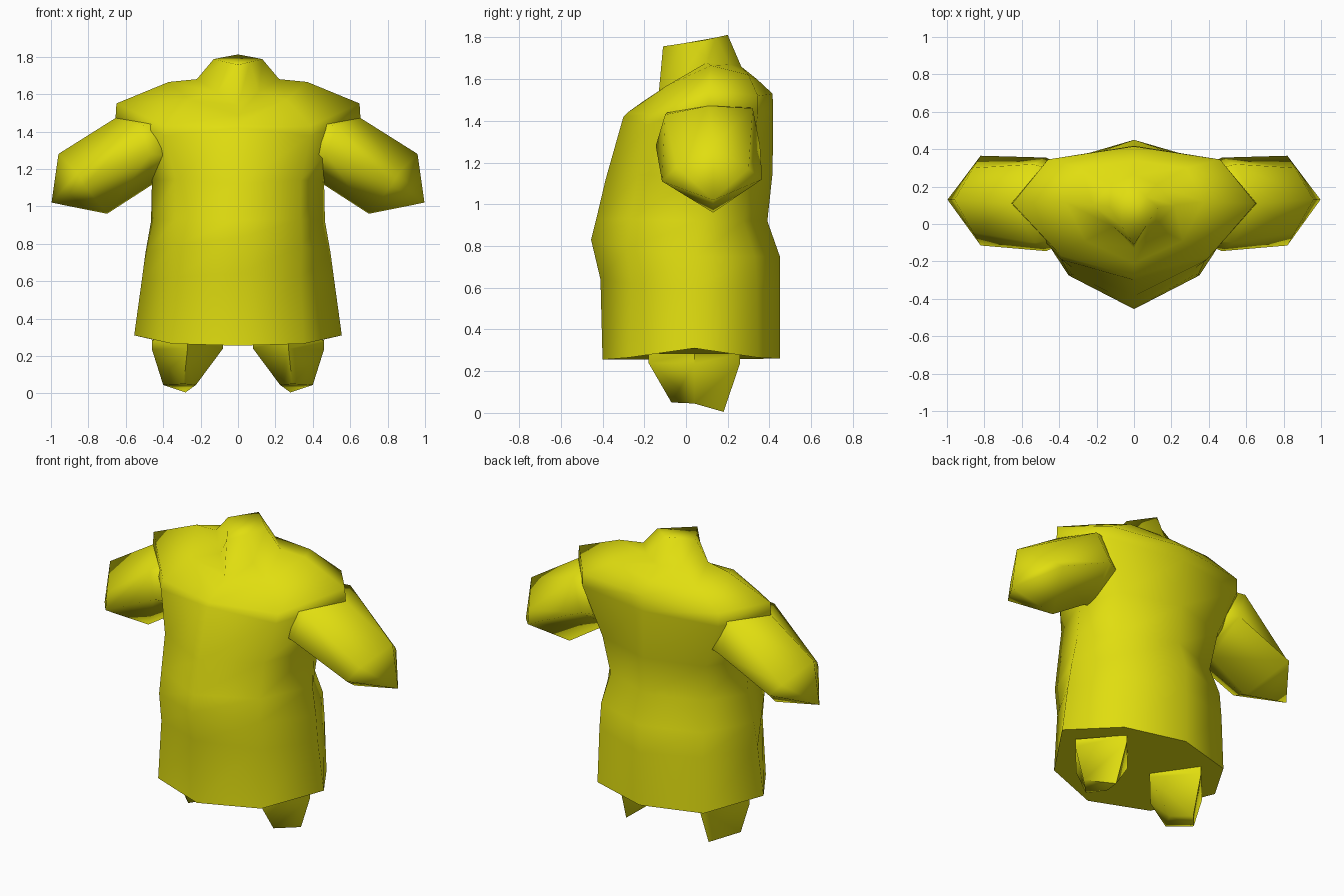
import bpy, bmesh, math

yellow = bpy.data.materials.new("yellow_cloth")
yellow.diffuse_color = (0.75, 0.73, 0.005, 1)


def loft(name, rings, tip=None, mirror=False, angle=80):
    """Skin closed rings of equal length, cap both ends (or end in a tip)."""
    bm = bmesh.new()
    loops = [[bm.verts.new(p) for p in r] for r in rings]
    n = len(loops[0])
    for a, b in zip(loops, loops[1:]):
        for i in range(n):
            j = (i + 1) % n
            bm.faces.new((a[i], a[j], b[j], b[i]))
    bm.faces.new(loops[0][::-1])
    if tip:
        t = bm.verts.new(tip)
        for i in range(n):
            bm.faces.new((loops[-1][i], loops[-1][(i + 1) % n], t))
    else:
        bm.faces.new(loops[-1])
    bmesh.ops.recalc_face_normals(bm, faces=bm.faces)
    me = bpy.data.meshes.new(name)
    bm.to_mesh(me)
    bm.free()
    me.materials.append(yellow)
    ob = bpy.data.objects.new(name, me)
    bpy.context.collection.objects.link(ob)
    if mirror:
        m = ob.modifiers.new("mirror", 'MIRROR')
        m.use_mirror_merge = False
    bpy.ops.object.select_all(action='DESELECT')
    ob.select_set(True)
    bpy.context.view_layer.objects.active = ob
    bpy.ops.object.shade_smooth_by_angle(angle=math.radians(angle))
    return ob


def body_ring(front, fdiag, side, bdiag, back):
    """Eight-sided symmetric ring from five points; front/back are (y, z)."""
    half = [fdiag, side, bdiag]
    return ([(0, *front)] + half + [(0, *back)]
            + [(-x, y, z) for x, y, z in reversed(half)])


# Torso: hem, belly, waist, chest, shoulders, neck base, collar
loft("tunic_body", [
    body_ring((-.40, .255), (.35, -.275, .265), (.555, .04, .31), (.36, .345, .265), (.45, .26)),
    body_ring((-.41, .64), (.335, -.265, .62), (.515, .04, .60), (.35, .34, .60), (.45, .58)),
    body_ring((-.455, .83), (.34, -.28, .79), (.495, .05, .75), (.345, .33, .75), (.45, .75)),
    body_ring((-.43, .93), (.335, -.265, .93), (.465, .06, .92), (.32, .275, .92), (.39, .92)),
    body_ring((-.385, 1.12), (.335, -.23, 1.14), (.46, .08, 1.14), (.35, .31, 1.15), (.415, 1.15)),
    body_ring((-.30, 1.42), (.39, -.19, 1.38), (.655, .11, 1.47), (.46, .345, 1.44), (.418, 1.44)),
    body_ring((-.28, 1.44), (.39, -.17, 1.43), (.65, .11, 1.55), (.46, .345, 1.52), (.415, 1.53)),
    body_ring((-.21, 1.49), (.26, -.09, 1.57), (.37, .12, 1.665), (.28, .30, 1.62), (.34, 1.60)),
    body_ring((-.13, 1.54), (.11, -.015, 1.61), (.22, .10, 1.68), (.12, .21, 1.67), (.265, 1.66)),
    body_ring((-.11, 1.757), (.065, -.01, 1.772), (.13, .09, 1.787), (.065, .145, 1.80), (.20, 1.812)),
])

# Sleeves: hidden root, armhole under the shoulder edge, blunt pointed cuff
loft("sleeve", [
    [(.45, .12, 1.50), (.40, -.08, 1.45), (.36, -.10, 1.27), (.40, .12, 1.12),
     (.36, .30, 1.27), (.40, .28, 1.47)],
    [(.655, .11, 1.472), (.53, -.10, 1.43), (.47, -.145, 1.28), (.46, .12, 1.115),
     (.47, .355, 1.28), (.54, .32, 1.46)],
    [(.96, .13, 1.28), (.86, -.045, 1.18), (.82, -.115, 1.11), (.70, .13, .96),
     (.82, .365, 1.12), (.86, .30, 1.17)],
], tip=(.997, .13, 1.02), mirror=True)

# Short four-sided tapered feet under the hem
loft("foot", [
    [(.46, .04, .285), (.27, -.18, .285), (.08, .04, .285), (.27, .26, .285)],
    [(.46, .04, .235), (.27, -.18, .24), (.08, .04, .24), (.27, .26, .24)],
    [(.40, .04, .045), (.29, -.07, .05), (.225, .04, .045), (.28, .18, .005)],
], mirror=True)
